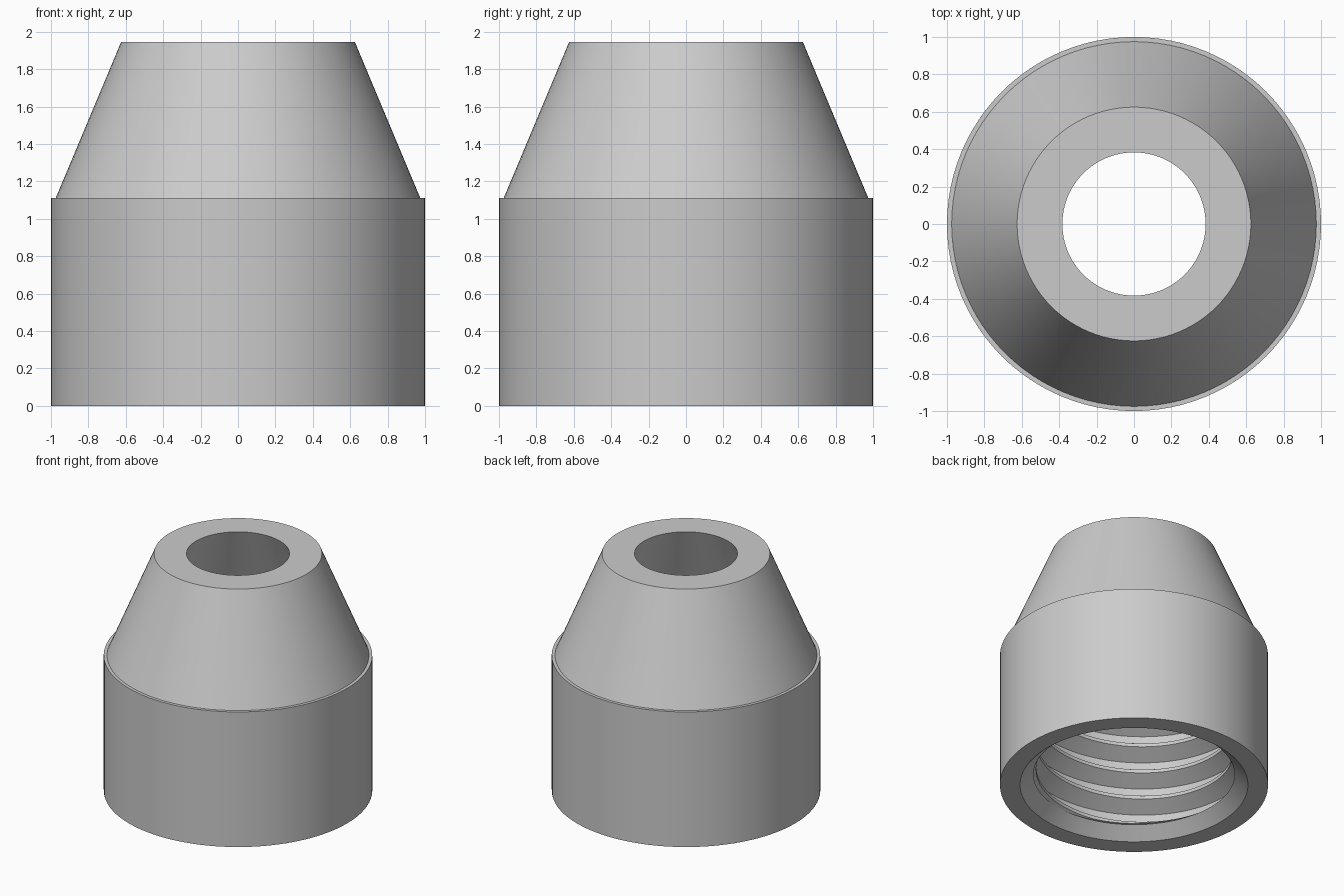
import bpy, bmesh, math

cube = bpy.data.objects.get("Cube")
if cube:
    bpy.data.objects.remove(cube)

STEPS = 96
CREST, ROOT, LEAD_IN = 0.73, 0.85, 0.75
PITCH, PHASE, START, END, TOP = 0.225, 0.157, 0.09, 1.11, 1.945

# One thread turn: fraction of the pitch and radius
THREAD = [(0, CREST), (0.125, CREST), (0.435, ROOT), (0.69, ROOT), (1, CREST)]


def thread_radius(fraction):
    for (f0, r0), (f1, r1) in zip(THREAD, THREAD[1:]):
        if fraction <= f1:
            return r0 + (r1 - r0) * (fraction - f0) / (f1 - f0)
    return CREST


def thread_column(turn):
    """Thread profile at one angle, cut off at both ends of the threaded length."""
    points = []
    for coil in range(-3, math.ceil(END / PITCH) + 2):
        for fraction, radius in THREAD[:-1]:
            z = PHASE + (coil + turn + fraction) * PITCH
            cut = min(max(z, START), END)
            if cut != z:
                radius = thread_radius(((cut - PHASE) / PITCH - turn) % 1)
            points.append((radius, cut))
    return points


# Closed wall section: lead-in chamfer, thread, inner cone, outer cone, shoulder, cylinder
def section(turn):
    return ([(1, 0), (ROOT, 0), (LEAD_IN, START)] + thread_column(turn)
            + [(CREST, END), (0.383, TOP), (0.625, TOP), (0.975, END), (1, END)])


# Sweep the section around the axis
bm = bmesh.new()
columns = []
for i in range(STEPS + 1):
    turn = i / STEPS
    angle = math.tau * turn
    columns.append([bm.verts.new((r * math.cos(angle), r * math.sin(angle), z))
                    for r, z in section(turn)])
for a, b in zip(columns, columns[1:]):
    for k in range(len(a)):
        bm.faces.new((a[k - 1], a[k], b[k], b[k - 1]))
bmesh.ops.remove_doubles(bm, verts=bm.verts, dist=0.0001)
bmesh.ops.dissolve_degenerate(bm, edges=bm.edges, dist=0.0001)
bmesh.ops.recalc_face_normals(bm, faces=bm.faces)

mesh = bpy.data.meshes.new("threaded_cone_nut")
bm.to_mesh(mesh)
bm.free()
nut = bpy.data.objects.new("threaded_cone_nut", mesh)
bpy.context.collection.objects.link(nut)

# Plain grey metal
grey = bpy.data.materials.new("light_grey")
grey.use_nodes = True
colour = (0.6, 0.6, 0.6, 1)
grey.diffuse_color = colour
grey.node_tree.nodes["Principled BSDF"].inputs["Base Color"].default_value = colour
mesh.materials.append(grey)

# Smooth round walls with crisp edges
bpy.ops.object.select_all(action="DESELECT")
nut.select_set(True)
bpy.context.view_layer.objects.active = nut
bpy.ops.object.shade_smooth_by_angle(angle=math.radians(20))
